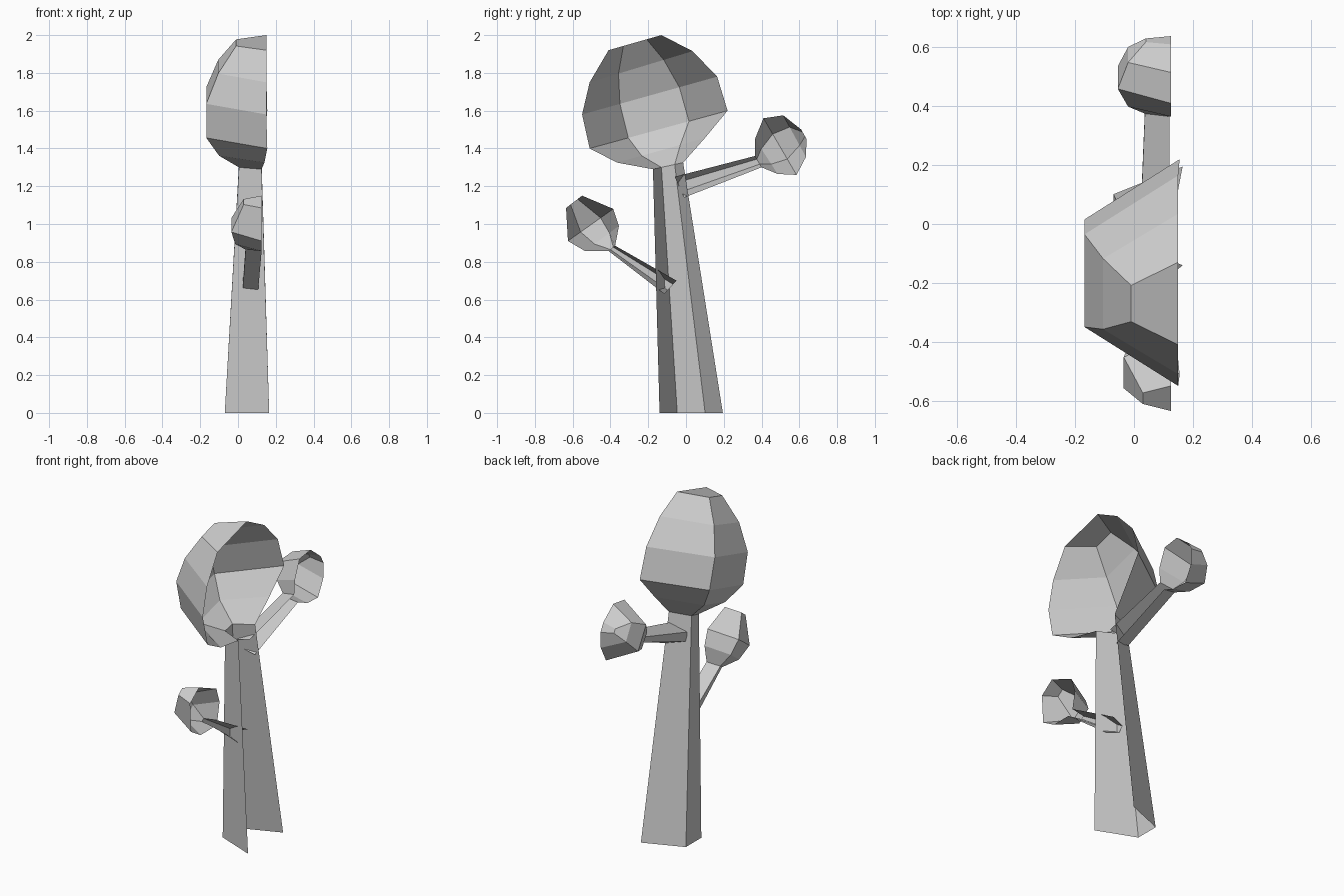
import bpy
import bmesh

if "Cube" in bpy.data.objects:
    bpy.data.objects.remove(bpy.data.objects["Cube"])


def half_shell(name, rings, cap=True):
    """Skin half-hexagon rings, open on the +x side.
    Ring: (y, z) of first rim point, (y, z) of last rim point, inner x, rim x."""
    bm = bmesh.new()
    loops = []
    for (ya, za), (yd, zd), xin, xout in rings:
        loop = []
        for t, x in ((0, xout), (0.28, xin), (0.72, xin), (1, xout)):
            loop.append(bm.verts.new((x, ya + (yd - ya) * t, za + (zd - za) * t)))
        loops.append(loop)
    for lo, hi in zip(loops, loops[1:]):
        for i in range(3):
            bm.faces.new((lo[i], lo[i + 1], hi[i + 1], hi[i]))
    if cap:
        bm.faces.new(loops[-1])
    # outside faces away from the open side
    bm.normal_update()
    bm.faces.ensure_lookup_table()
    if bm.faces[1].normal.x > 0:
        bmesh.ops.reverse_faces(bm, faces=bm.faces[:])
    me = bpy.data.meshes.new(name)
    bm.to_mesh(me)
    bm.free()
    ob = bpy.data.objects.new(name, me)
    bpy.context.collection.objects.link(ob)
    return ob


# Rings shared where wood meets leaves
trunk_top = ((-0.175, 1.29), (-0.015, 1.325), 0.005, 0.125)
upper_tip = ((0.365, 1.36), (0.40, 1.30), 0.037, 0.12)
lower_tip = ((-0.375, 0.885), (-0.41, 0.857), 0.04, 0.125)

# Trunk and branches
half_shell("trunk", [((-0.14, 0), (0.195, 0), -0.07, 0.165), trunk_top], cap=False)
half_shell("upper_branch", [((-0.06, 1.25), (-0.01, 1.14), 0.02, 0.12), upper_tip], cap=False)
half_shell("lower_branch", [((-0.05, 0.70), (-0.115, 0.63), 0.025, 0.105), lower_tip], cap=False)

# Main crown
half_shell("main_crown", [
    trunk_top,
    ((-0.365, 1.325), (0.10, 1.455), -0.10, 0.14),
    ((-0.51, 1.40), (0.22, 1.60), -0.168, 0.155),
    ((-0.55, 1.58), (0.165, 1.78), -0.168, 0.15),
    ((-0.51, 1.75), (0.035, 1.915), -0.105, 0.15),
    ((-0.41, 1.92), (-0.13, 2.0), -0.01, 0.15),
])

# Small leaf clumps
half_shell("upper_leaf_clump", [
    upper_tip,
    ((0.365, 1.45), (0.485, 1.265), -0.02, 0.125),
    ((0.41, 1.56), (0.585, 1.26), -0.055, 0.125),
    ((0.515, 1.575), (0.635, 1.355), -0.02, 0.125),
    ((0.61, 1.50), (0.638, 1.45), 0.04, 0.125),
])
half_shell("lower_leaf_clump", [
    lower_tip,
    ((-0.355, 0.99), (-0.535, 0.857), -0.015, 0.125),
    ((-0.385, 1.08), (-0.625, 0.91), -0.035, 0.125),
    ((-0.55, 1.15), (-0.635, 1.085), 0.03, 0.125),
])
